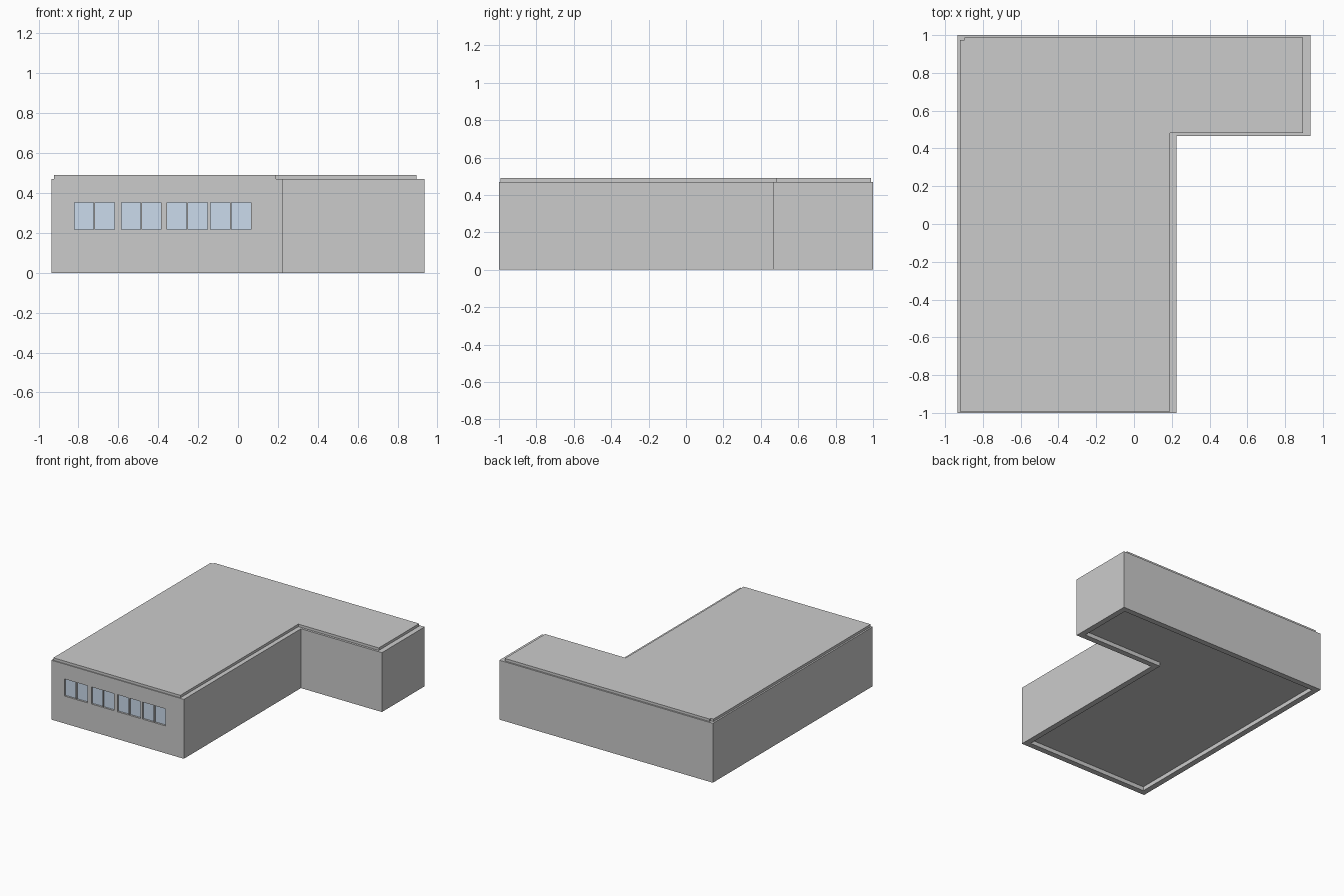
import bpy, bmesh

if "Cube" in bpy.data.objects:
    bpy.data.objects.remove(bpy.data.objects["Cube"])


def prism(name, outline, z0, z1):
    """Closed solid: a plan outline extruded from z0 to z1."""
    bm = bmesh.new()
    face = bm.faces.new([bm.verts.new((x, y, z0)) for x, y in outline])
    ext = bmesh.ops.extrude_face_region(bm, geom=[face], use_keep_orig=True)
    top = [g for g in ext["geom"] if isinstance(g, bmesh.types.BMVert)]
    bmesh.ops.translate(bm, verts=top, vec=(0, 0, z1 - z0))
    bmesh.ops.recalc_face_normals(bm, faces=bm.faces)
    me = bpy.data.meshes.new(name)
    bm.to_mesh(me)
    bm.free()
    ob = bpy.data.objects.new(name, me)
    bpy.context.collection.objects.link(ob)
    return ob


def box(name, x0, x1, y0, y1, z0, z1):
    return prism(name, [(x0, y0), (x1, y0), (x1, y1), (x0, y1)], z0, z1)


def l_plan(inset):
    """L-shaped footprint, inset evenly from the outer wall faces."""
    i = inset
    return [(-0.935 + i, -1 + i), (0.226 - i, -1 + i), (0.226 - i, 0.465 + i),
            (0.935 - i, 0.465 + i), (0.935 - i, 1 - i), (-0.935 + i, 1 - i)]


def cut(target, cutter):
    cutter.hide_render = True
    cutter.hide_set(True)
    mod = target.modifiers.new(cutter.name, "BOOLEAN")
    mod.operation = "DIFFERENCE"
    mod.solver = "EXACT"
    mod.object = cutter


WALL_TOP = 0.47
T = 0.045

# Walls: hollow L-shaped shell, closed at the top
walls = prism("walls", l_plan(0), 0, WALL_TOP)
cut(walls, prism("interior_cutter", l_plan(T), -0.1, WALL_TOP - 0.02))

# Floor, raised a little above the wall feet
prism("floor", l_plan(T - 0.003), 0.032, 0.045)

# Roof slab with a small clipped back-left corner
prism("roof", [(-0.922, -0.993), (0.19, -0.993), (0.19, 0.483), (0.895, 0.483),
               (0.895, 0.988), (-0.897, 0.988), (-0.897, 0.973), (-0.922, 0.973)],
      WALL_TOP, 0.49)

# Windows: four pairs of recessed panes in the front wall
glass = bpy.data.materials.new("glass")
glass.diffuse_color = (0.6, 0.71, 0.84, 1)
glass.use_nodes = True
glass.node_tree.nodes["Principled BSDF"].inputs["Base Color"].default_value = glass.diffuse_color
Z0, Z1, GAP = 0.217, 0.352, 0.003
for n, (x0, x1) in enumerate([(-0.821, -0.62), (-0.585, -0.385),
                              (-0.357, -0.153), (-0.137, 0.064)]):
    mid = (x0 + x1) / 2
    for side, a, b in (("left", x0, mid - GAP), ("right", mid + GAP, x1)):
        cut(walls, box(f"window_cutter_{n}_{side}", a, b, -1.05, -1 + T + 0.05, Z0, Z1))
        pane = box(f"window_pane_{n}_{side}", a - 0.002, b + 0.002,
                   -0.985, -0.975, Z0 - 0.002, Z1 + 0.002)
        pane.data.materials.append(glass)
